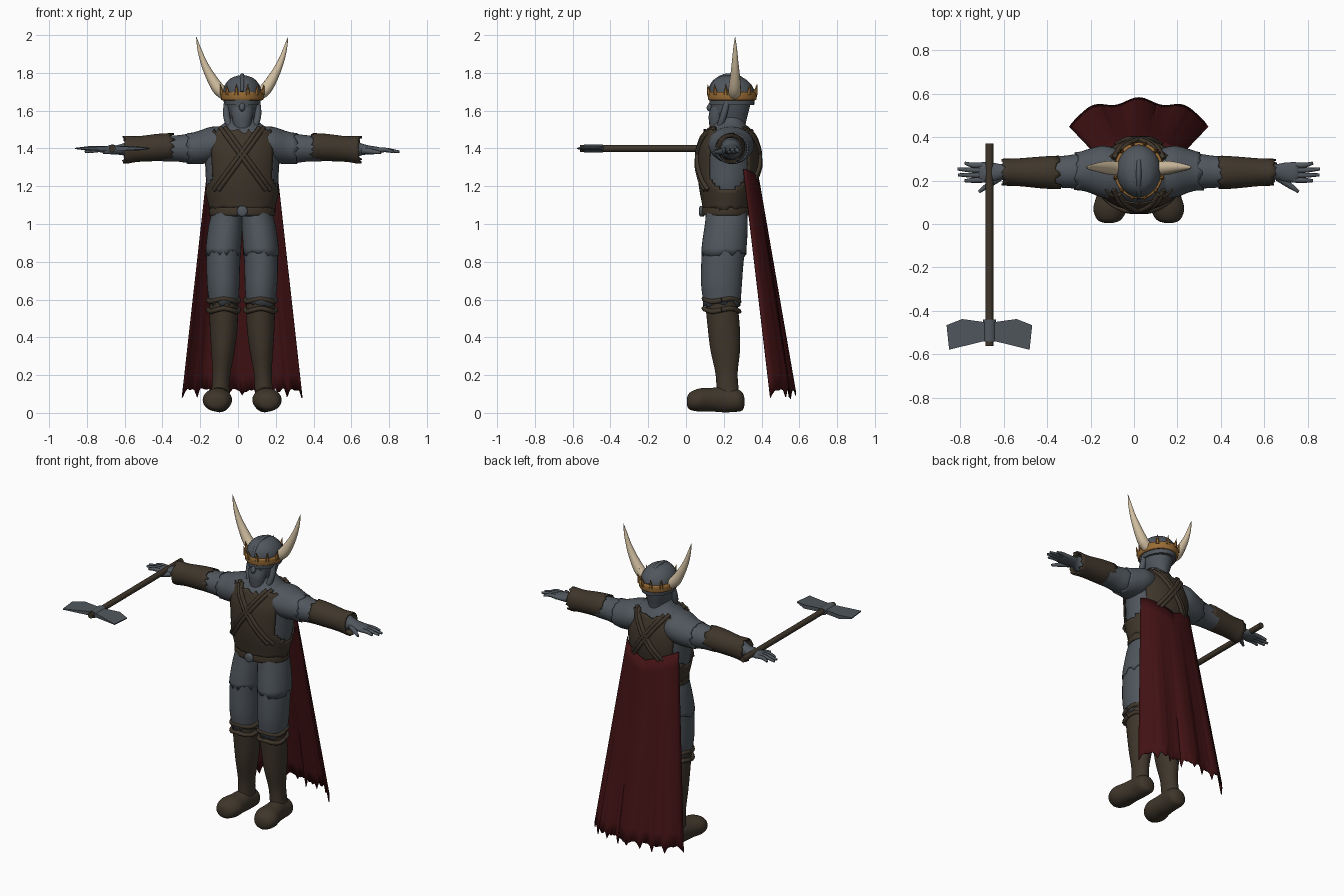
import bpy, bmesh, math, random
from mathutils import Vector

random.seed(4)
if "Cube" in bpy.data.objects:
    bpy.data.objects.remove(bpy.data.objects["Cube"])
CX = 0.022  # body centre line
SIDES = (("left", 1), ("right", -1))


def material(name, rgb):
    m = bpy.data.materials.new(name)
    m.use_nodes = True
    m.diffuse_color = (*rgb, 1)
    m.node_tree.nodes["Principled BSDF"].inputs["Base Color"].default_value = (*rgb, 1)
    return m


GREY = material("slate grey", (.08, .094, .11))
BROWN = material("dark leather", (.05, .037, .024))
RED = material("dark red cloth", (.055, .006, .007))
GOLD = material("old gold", (.32, .15, .035))
BONE = material("horn bone", (.65, .53, .36))


def finish(name, bm, mat, angle=50, thick=0):
    bmesh.ops.recalc_face_normals(bm, faces=bm.faces)
    me = bpy.data.meshes.new(name)
    bm.to_mesh(me)
    bm.free()
    me.materials.append(mat)
    me.shade_smooth()
    me.set_sharp_from_angle(angle=math.radians(angle))
    ob = bpy.data.objects.new(name, me)
    bpy.context.collection.objects.link(ob)
    if thick:
        mod = ob.modifiers.new("thickness", "SOLIDIFY")
        mod.thickness = thick
    return ob


def smooth_path(rows, k=4):
    """Catmull-Rom samples through rows of numbers."""
    out = []
    last = len(rows) - 1
    for i in range(last):
        a, b, c, d = (rows[min(max(j, 0), last)] for j in range(i - 1, i + 3))
        for s in range(k):
            t = s / k
            out.append([q + t / 2 * (r - p + t * (2 * p - 5 * q + 4 * r - e + t * (3 * (q - r) + e - p)))
                        for p, q, r, e in zip(a, b, c, d)])
    return out + [list(rows[-1])]


def loft(name, mat, rows, axis="z", side=1, n=32, rag=(0, 0), keep=None, k=4):
    """Ellipse sections: (position, centre1, centre2, radius1, radius2); rag frays the ends."""
    bm = bmesh.new()
    secs = smooth_path(rows, k)
    rings = []
    for i, (t, c1, c2, r1, r2) in enumerate(secs):
        ring = []
        for j in range(n):
            a = math.tau * j / n
            p, q, w = c1 + r1 * math.cos(a), c2 + r2 * math.sin(a), t
            if i == 0:
                w -= rag[0] * random.random()
            if i == len(secs) - 1:
                w += rag[1] * random.random()
            x, y, z = {"z": (p, q, w), "x": (w, p, q), "y": (p, w, q)}[axis]
            ring.append(bm.verts.new((CX + side * x, y, z)))
        rings.append(ring)
    for a, b in zip(rings, rings[1:]):
        for j in range(n):
            m = (j + 1) % n
            bm.faces.new((a[j], a[m], b[m], b[j]))
    frayed = any(rag) or keep
    if not frayed:
        bm.faces.new(rings[0])
        bm.faces.new(rings[-1])
    if keep:
        bad = [f for f in bm.faces if not keep(f.calc_center_median())]
        bmesh.ops.delete(bm, geom=bad, context="FACES")
    return finish(name, bm, mat, thick=.008 if frayed else 0)


def tube(name, mat, pts, radii, side=1, n=4):
    """Tapered round tube through points given relative to the centre line."""
    cu = bpy.data.curves.new(name, "CURVE")
    cu.dimensions = "3D"
    cu.bevel_depth = 1
    cu.bevel_resolution = n
    cu.use_fill_caps = True
    rows = smooth_path([(*p, r) for p, r in zip(pts, radii)])
    sp = cu.splines.new("POLY")
    sp.points.add(len(rows) - 1)
    for pt, (x, y, z, r) in zip(sp.points, rows):
        pt.co = (CX + side * x, y, z, 1)
        pt.radius = max(r, .001)
    tmp = bpy.data.objects.new(name + " path", cu)
    bm = bmesh.new()
    me = bpy.data.meshes.new_from_object(tmp)
    bm.from_mesh(me)
    bpy.data.objects.remove(tmp)
    bpy.data.meshes.remove(me)
    return finish(name, bm, mat)


# torso: shirt, vest and belt
BODY = [(1.04, 0, .215, .158, .11), (1.1, 0, .215, .163, .115), (1.2, 0, .22, .188, .14), (1.3, 0, .225, .195, .152),
        (1.4, 0, .225, .2, .145), (1.48, 0, .225, .17, .12), (1.53, 0, .23, .1, .085), (1.57, 0, .235, .06, .065)]
loft("shirt", GREY, BODY)


def vest_area(p):
    return abs(p.x - CX) < .16 + .05 * max(0, 1.25 - p.z) / .1


vest = [(t, a, b, r + .012, s + .012) for t, a, b, r, s in BODY[1:6]]
vest[0] = (1.09, *vest[0][1:])
loft("vest", BROWN, vest, n=64, rag=(.03, .025), keep=vest_area, k=6)
loft("belt", BROWN, [(z, 0, .215, r, r - .045) for z, r in ((1.045, .165), (1.05, .175), (1.085, .175), (1.09, .165))])
loft("belt_buckle", GREY, [(.07, 0, 1.068, .02, .02), (.076, 0, 1.068, .028, .028), (.095, 0, 1.068, .028, .028)], "y")


def surface(x, z, front):
    """Point on the vest, in front or behind."""
    for a, b in zip(BODY, BODY[1:]):
        if a[0] <= z <= b[0]:
            f = (z - a[0]) / (b[0] - a[0])
            cy, rx, ry = (a[i] + f * (b[i] - a[i]) for i in (2, 3, 4))
            y = (ry + .018) * math.sqrt(max(0, 1 - (x / (rx + .018)) ** 2))
            return (x, cy - y if front else cy + y, z)


# crossed straps on chest and back, two cords each way
for where in ("front", "back"):
    for label, s in SIDES:
        for cord in range(2):
            steps = [i / 8 for i in range(9)]
            pts = [surface(.09 - .24 * f + cord * .025, 1.51 - .33 * f, where == "front") for f in steps]
            tube(f"{where}_{label}_strap_{cord}", BROWN, pts, [.012] * 9, s, 2)

# head with beard, face and braids
loft("head", GREY, [(1.5, 0, .24, .055, .07), (1.55, 0, .235, .062, .085), (1.61, 0, .235, .08, .1),
                    (1.68, 0, .24, .092, .112)])
loft("beard", GREY, [(1.47, 0, .14, .012, .012), (1.51, 0, .155, .04, .03), (1.57, 0, .165, .055, .045),
                     (1.62, 0, .18, .06, .05)], n=16)
tube("nose", GREY, [(0, .14, 1.645), (0, .125, 1.615), (0, .13, 1.6)], [.01, .016, .008])
for label, s in SIDES:
    tube(label + "_braid", GREY, [(.08, .22, 1.66), (.084, .2, 1.58), (.07, .18, 1.52), (.065, .165, 1.47)],
         [.015, .018, .016, .004], s)

# helmet, crown band, spikes and horns
loft("helmet", GREY, [(1.63, 0, .243, .095, .118), (1.69, 0, .243, .102, .121), (1.735, 0, .24, .092, .108),
                      (1.77, 0, .235, .062, .075), (1.785, 0, .23, .025, .035)])
tube("helmet_crest", GREY, [(0, .122, 1.7), (0, .15, 1.752), (0, .215, 1.785), (0, .29, 1.77), (0, .36, 1.7)],
     [.008, .011, .012, .011, .008])
loft("crown_band", GOLD, [(z, 0, .245, r, r + .016) for z, r in
                          ((1.655, .104), (1.66, .112), (1.695, .114), (1.7, .105))])
for i in range(12):
    a = math.tau * (i + .5) / 12
    base = Vector((math.cos(a) * .108, .245 + math.sin(a) * .124, 1.685))
    tip = base + Vector((math.cos(a) * .012, math.sin(a) * .012, .055))
    tube(f"crown_spike_{i}", GOLD, [base, tip], [.014, .001], n=1)
for label, s in SIDES:
    tube(label + "_horn", BONE, [(.075, .255, 1.675), (.125, .258, 1.715), (.172, .26, 1.79), (.205, .26, 1.86),
                                 (.228, .26, 1.93), (.243, .26, 1.99)], [.03, .033, .025, .017, .01, .001], s, 5)

for label, s in SIDES:
    # sleeve layers, arm and leather cuff
    loft(label + "_shoulder", GREY, [(.08, .23, 1.43, .11, .085), (.16, .24, 1.42, .12, .095), (.23, .245, 1.405, .1, .088),
                                     (.27, .243, 1.4, .088, .082)], "x", s, rag=(0, .03))
    loft(label + "_sleeve", GREY, [(.15, .24, 1.4, .09, .08), (.28, .242, 1.4, .08, .077), (.34, .24, 1.4, .074, .07),
                                   (.42, .24, 1.4, .07, .068)], "x", s)
    loft(label + "_cuff", BROWN, [(.385, .237, 1.408, .077, .073), (.45, .237, 1.405, .073, .072),
                                  (.55, .238, 1.397, .064, .068), (.61, .238, 1.393, .062, .074)],
         "x", s, rag=(.03, .025))
    loft(label + "_forearm", GREY, [(.42, .24, 1.4, .065, .062), (.58, .24, 1.395, .052, .052),
                                    (.63, .24, 1.395, .036, .032), (.67, .238, 1.392, .044, .024),
                                    (.72, .238, 1.39, .046, .018), (.74, .238, 1.388, .038, .01)], "x", s)
    # fingers and thumb
    for i, reach in enumerate((.8, .83, .833, .8)):
        y = .203 + i * .023
        tube(f"{label}_finger_{i}", GREY, [(.71, y, 1.39), (.76, y - .002, 1.392), (reach, y + .004 * (i - 1), 1.382)],
             [.013, .012, .007], s, 2)
    tube(label + "_thumb", GREY, [(.64, .215, 1.388), (.69, .18, 1.383), (.735, .148, 1.378)], [.018, .014, .007], s, 2)
    # trouser legs with a frayed upper layer
    loft(label + "_thigh", GREY, [(.6, .098, .19, .079, .1), (.68, .1, .188, .086, .108), (.8, .1, .193, .089, .112),
                                  (.92, .092, .205, .09, .116), (1.06, .075, .215, .08, .105)], side=s, rag=(.04, 0))
    loft(label + "_breeches", GREY, [(.86, .1, .2, .094, .119), (.92, .095, .206, .093, .118),
                                     (1, .088, .213, .088, .113), (1.07, .08, .215, .078, .108)], side=s, rag=(.035, 0))
    # boot shaft, garters and foot
    loft(label + "_boot", BROWN, [(.06, .118, .225, .05, .062), (.2, .11, .215, .047, .058), (.33, .102, .208, .062, .078),
                                  (.45, .098, .2, .073, .085), (.58, .098, .188, .076, .085), (.63, .098, .188, .07, .08)],
         side=s)
    for i, z in enumerate((.545, .597)):
        loop = [(.098 + .08 * math.cos(a), .188 + .093 * math.sin(a), z + .008 * math.sin(3 * a))
                for a in (math.tau * j / 12 for j in range(13))]
        tube(f"{label}_garter_{i}", BROWN, loop, [.013] * 13, s, 2)
    loft(label + "_foot", BROWN, [(.005, .138, .06, .02, .02), (.02, .136, .062, .055, .045), (.07, .132, .068, .077, .061),
                                  (.13, .126, .07, .068, .062), (.2, .12, .07, .058, .067), (.27, .118, .066, .06, .06),
                                  (.3, .118, .06, .042, .045), (.31, .118, .06, .015, .015)], "y", s)

# ragged cape, flaring to a wavy hem
bm = bmesh.new()
COLS, ROWS = 48, 14
teeth = [.12 + random.uniform(-.012, .012) - (.035 if j % 6 == 0 else 0) for j in range(COLS + 1)]
grid = []
for i in range(ROWS + 1):
    v = i / ROWS
    row = []
    for j in range(COLS + 1):
        u = 2 * j / COLS - 1
        x = u * (.185 + .135 * v)
        bulge = (.085 + .025 * v) * (1 - u * u) ** .7
        y = .305 + .155 * v + bulge + .013 * v * math.cos(u * 9.5)
        top = 1.29 - .07 * (1 - abs(u))
        row.append(bm.verts.new((CX + x, y, top + (teeth[j] - top) * v)))
    grid.append(row)
for a, b in zip(grid, grid[1:]):
    for j in range(COLS):
        bm.faces.new((a[j], a[j + 1], b[j + 1], b[j]))
finish("cape", bm, RED, thick=.006)

# long axe held forward in the right hand
AX = -.665
tube("axe_shaft", BROWN, [(AX - CX, -.56, 1.4), (AX - CX, .37, 1.4)], [.018, .018])
loft("axe_socket", GREY, [(-.54, AX - CX, 1.4, .03, .022), (-.44, AX - CX, 1.4, .03, .022)], "y", n=8)
for label, s in SIDES:
    bm = bmesh.new()
    outline = ((.02, -.45), (.03, -.45), (.125, -.437), (.197, -.465), (.185, -.578), (.03, -.54), (.02, -.54))
    low = [bm.verts.new((AX + s * x, y, 1.388 if x < .15 else 1.397)) for x, y in outline]
    high = [bm.verts.new((AX + s * x, y, 1.412 if x < .15 else 1.403)) for x, y in outline]
    bm.faces.new(low)
    bm.faces.new(high)
    for i in range(len(low)):
        m = (i + 1) % len(low)
        bm.faces.new((low[i], low[m], high[m], high[i]))
    finish(label + "_axe_blade", bm, GREY, 5)
